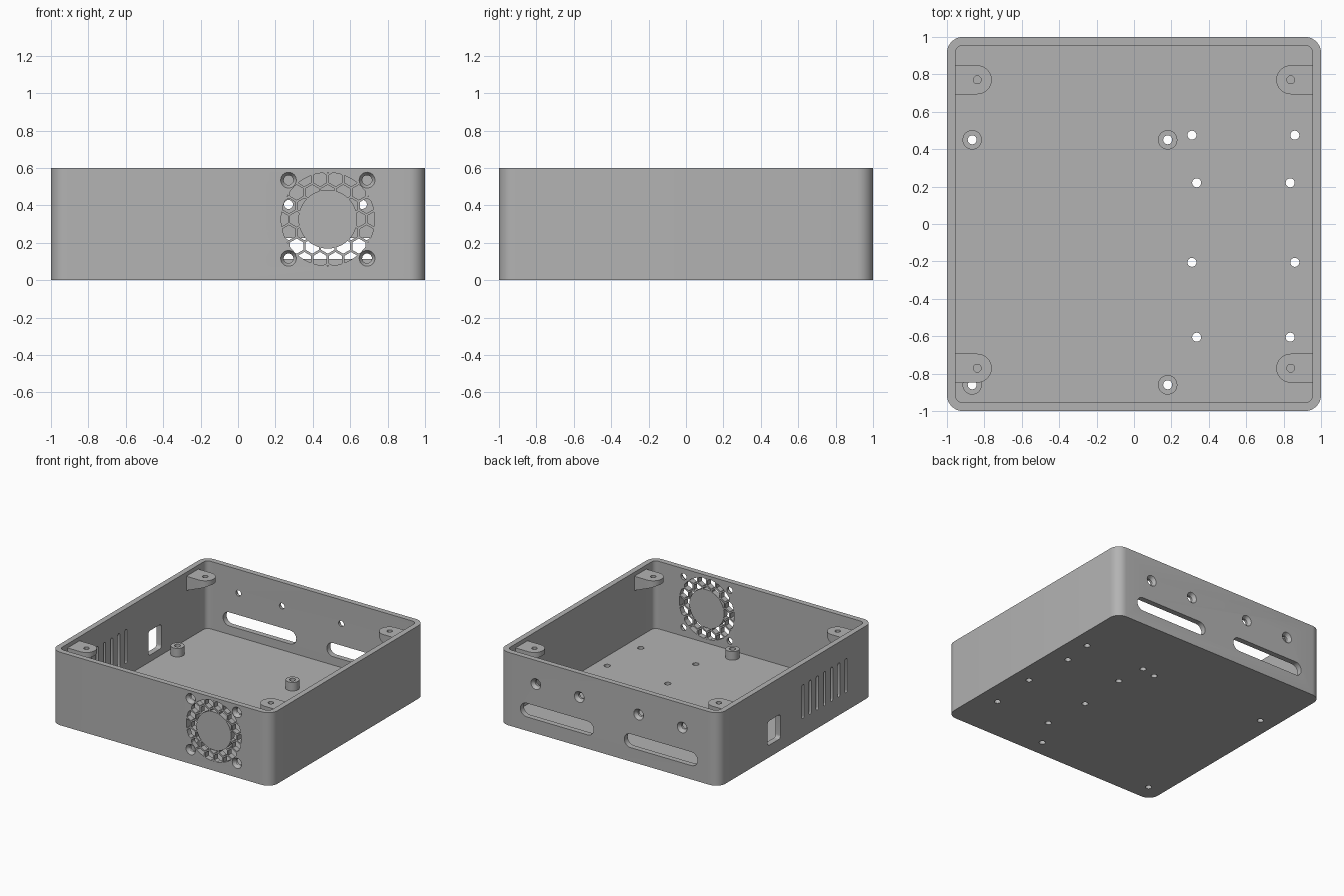
import bpy, bmesh
from math import sin, cos, pi, sqrt, hypot

if "Cube" in bpy.data.objects:
    bpy.data.objects.remove(bpy.data.objects["Cube"])

# One grey plastic for everything
GREY = (0.45, 0.45, 0.45, 1)
mat = bpy.data.materials.new("grey plastic")
mat.use_nodes = True
mat.diffuse_color = GREY
mat.node_tree.nodes["Principled BSDF"].inputs["Base Color"].default_value = GREY


def rounded(cx, cy, hw, hh, r, n=8):
    """Rounded rectangle outline; r = half size gives slots and circles."""
    pts = []
    for q, (sx, sy) in enumerate([(1, 1), (-1, 1), (-1, -1), (1, -1)]):
        for i in range(n + 1):
            a = (q + i / n) * pi / 2
            pts.append((cx + sx * (hw - r) + r * cos(a), cy + sy * (hh - r) + r * sin(a)))
    return pts


def circle(cx, cy, r):
    return rounded(cx, cy, r, r, r, 6)


def prisms(name, outlines, axis, start, end, taper=1):
    """Extrude outlines along an axis; taper scales the end outline."""
    bm = bmesh.new()
    place = {"x": lambda u, v, w: (w, u, v),
             "y": lambda u, v, w: (u, w, v),
             "z": lambda u, v, w: (u, v, w)}[axis]
    for pts in outlines:
        cu = sum(p[0] for p in pts) / len(pts)
        cv = sum(p[1] for p in pts) / len(pts)
        a = [bm.verts.new(place(u, v, start)) for u, v in pts]
        b = [bm.verts.new(place(cu + (u - cu) * taper, cv + (v - cv) * taper, end))
             for u, v in pts]
        bm.faces.new(a)
        bm.faces.new(b)
        for i in range(len(pts)):
            j = (i + 1) % len(pts)
            bm.faces.new((a[i], a[j], b[j], b[i]))
    bmesh.ops.remove_doubles(bm, verts=bm.verts, dist=0.0001)
    bmesh.ops.recalc_face_normals(bm, faces=bm.faces)
    mesh = bpy.data.meshes.new(name)
    bm.to_mesh(mesh)
    bm.free()
    mesh.materials.append(mat)
    ob = bpy.data.objects.new(name, mesh)
    bpy.context.collection.objects.link(ob)
    return ob


def cut(ob, cutter, op="DIFFERENCE"):
    """Apply a boolean and discard the cutter."""
    cutter.hide_render = True
    mod = ob.modifiers.new("cut", "BOOLEAN")
    mod.operation, mod.solver, mod.object = op, "EXACT", cutter
    deps = bpy.context.evaluated_depsgraph_get()
    mesh = bpy.data.meshes.new_from_object(ob.evaluated_get(deps))
    ob.modifiers.clear()
    ob.data = mesh
    bpy.data.objects.remove(cutter)


def smooth(ob):
    bpy.ops.object.select_all(action="DESELECT")
    ob.select_set(True)
    bpy.context.view_layer.objects.active = ob
    bpy.ops.object.shade_smooth_by_angle(angle=pi / 6)


HEIGHT, INNER, FLOOR = 0.6, 0.955, 0.045
HOLE = 0.024

# Open tray
case = prisms("case", [rounded(0, 0, 1, 1, 0.085)], "z", 0, HEIGHT)
cut(case, prisms("cavity", [rounded(0, 0, INNER, INNER, 0.04)], "z", FLOOR, 0.8))

# Floor holes, below standoffs and for board screws
standoffs = [(x, y) for x in (-0.865, 0.18) for y in (0.45, -0.86)]
boards = [(0.585 + s * w, y) for s in (-1, 1)
          for w, y in [(0.275, 0.475), (0.25, 0.22), (0.275, -0.205), (0.25, -0.605)]]
cut(case, prisms("floor_holes", [circle(x, y, HOLE) for x, y in standoffs + boards],
                 "z", -0.1, 0.2))

# Back wall: two cable slots and four countersunk holes
cut(case, prisms("cable_slots", [rounded(s * 0.472, 0.17, 0.333, 0.056, 0.056)
                                 for s in (-1, 1)], "y", 0.9, 1.1))
back = [(x, 0.405) for x in (-0.665, -0.27, 0.27, 0.665)]
cut(case, prisms("back_holes", [circle(x, z, HOLE) for x, z in back], "y", 0.9, 1.1))
cut(case, prisms("back_sinks", [circle(x, z, 0.045) for x, z in back],
                 "y", 1.001, 0.972, 0.5))

# Right wall: vent slits and socket window
slits = [rounded(-0.09 - i * 0.0932, 0.29, 0.015, 0.14, 0.015, 4) for i in range(7)]
window = rounded(0.285, 0.2, 0.085, 0.1, 0.025)
cut(case, prisms("side_openings", slits + [window], "x", -1.1, -0.9))

# Front wall: fan screws
FX, FZ = 0.48, 0.326
screws = [(FX + sx * 0.21, FZ + sz * 0.209) for sx in (-1, 1) for sz in (-1, 1)]
cut(case, prisms("fan_holes", [circle(x, z, 0.026) for x, z in screws], "y", -1.1, -0.9))
cut(case, prisms("fan_sinks", [circle(x, z, 0.043) for x, z in screws],
                 "y", -1.001, -0.972, 0.55))

# Front wall: honeycomb grille trimmed to a ring
PITCH, CELL, HUB, RIM = 0.083, 0.0405, 0.157, 0.25
cells = []
for row in range(-4, 5):
    for col in range(-5, 6):
        x, z = (col + row % 2 / 2) * PITCH, row * PITCH * sqrt(3) / 2
        if HUB - CELL < hypot(x, z) < RIM + CELL:
            cells.append([(FX + x + CELL * sin(k * pi / 3), FZ + z + CELL * cos(k * pi / 3))
                          for k in range(6)])
comb = prisms("comb", cells, "y", -1.1, -0.9)
cut(comb, prisms("rim", [rounded(FX, FZ, RIM, RIM, RIM, 12)], "y", -1.2, -0.8), "INTERSECT")
cut(comb, prisms("hub", [rounded(FX, FZ, HUB, HUB, HUB, 12)], "y", -1.2, -0.8))
cut(case, comb)
smooth(case)

# Board standoffs
for i, (x, y) in enumerate(standoffs):
    post = prisms(f"standoff_{i + 1}", [circle(x, y, 0.052)], "z", FLOOR, 0.115)
    cut(post, prisms("bore", [circle(x, y, HOLE)], "z", 0, 0.2))
    smooth(post)

# Lid screw tabs with a sloping underside
TX, TY, TR, TOP = 0.838, 0.771, 0.0775, 0.567
for sx, side in ((-1, "right"), (1, "left")):
    for sy, end in ((-1, "front"), (1, "back")):
        arc = [pi / 2 + i * pi / 14 for i in range(15)]
        pts = [(sx * (TX + TR * cos(a)), sy * TY + TR * sin(a)) for a in arc]
        pts += [(sx * 0.97, sy * TY - TR), (sx * 0.97, sy * TY + TR)]
        tab = prisms(f"{end}_{side}_lid_tab", [pts], "z", 0.5, TOP)
        for v in tab.data.vertices:
            if v.co.z < TOP - 0.01:
                v.co.z = 0.45 + 0.4 * (INNER - abs(v.co.x))
        cut(tab, prisms("bore", [circle(sx * TX, sy * TY, 0.021)], "z", 0.3, 0.7))
        smooth(tab)
